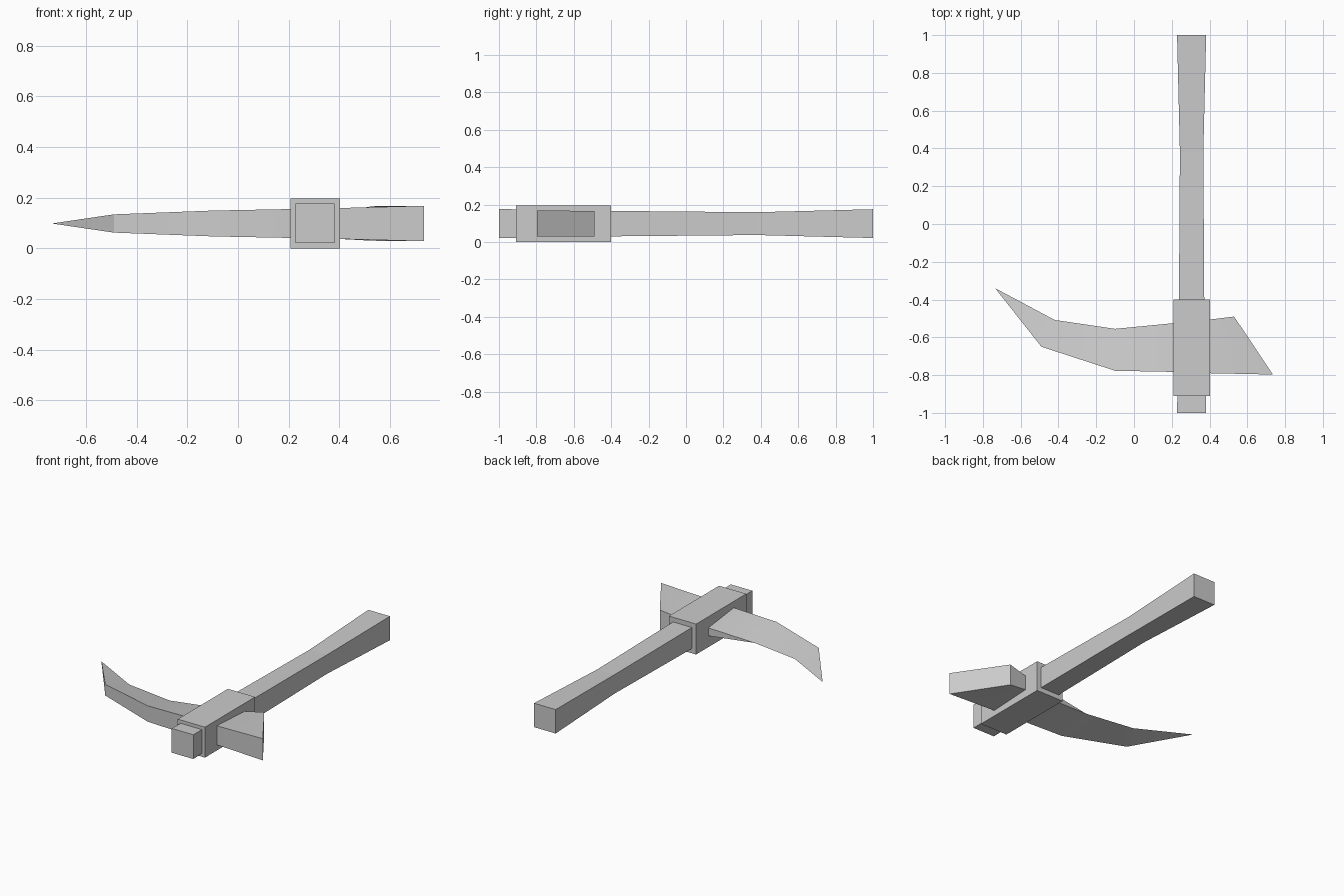
import bpy
import bmesh

cube = bpy.data.objects.get("Cube")
if cube:
    bpy.data.objects.remove(cube, do_unlink=True)

grey = bpy.data.materials.new("plain_grey")
grey.use_nodes = True
grey.diffuse_color = (0.6, 0.6, 0.6, 1)
grey.node_tree.nodes["Principled BSDF"].inputs["Base Color"].default_value = (0.6, 0.6, 0.6, 1)

CX, CZ = 0.305, 0.098  # axis of the handle


def loft(name, rings, smooth=False):
    """Skin a row of four-cornered rings and cap both ends."""
    bm = bmesh.new()
    loops = [[bm.verts.new(p) for p in ring] for ring in rings]
    for a, b in zip(loops, loops[1:]):
        for i in range(4):
            j = (i + 1) % 4
            bm.faces.new((a[i], a[j], b[j], b[i]))
    bm.faces.new(loops[0][::-1])
    bm.faces.new(loops[-1])
    bmesh.ops.remove_doubles(bm, verts=bm.verts, dist=0.0005)
    bmesh.ops.recalc_face_normals(bm, faces=bm.faces)
    mesh = bpy.data.meshes.new(name)
    bm.to_mesh(mesh)
    bm.free()
    mesh.materials.append(grey)
    obj = bpy.data.objects.new(name, mesh)
    bpy.context.collection.objects.link(obj)
    if smooth:
        bpy.ops.object.select_all(action='DESELECT')
        obj.select_set(True)
        bpy.context.view_layer.objects.active = obj
        bpy.ops.object.shade_smooth_by_angle(angle=0.5)
    return obj


def square(y, hx, hz):
    return [(CX + sx * hx, y, CZ + sz * hz)
            for sx, sz in ((-1, -1), (1, -1), (1, 1), (-1, 1))]


def wedge(front, back):
    """Section from (x, y, half height) at the front and back edges."""
    (fx, fy, fh), (bx, by, bh) = front, back
    return [(fx, fy, CZ - fh), (bx, by, CZ - bh),
            (bx, by, CZ + bh), (fx, fy, CZ + fh)]


# Handle, slimmest past the middle
loft("handle", [square(-1, 0.077, 0.078), square(-0.4, 0.067, 0.068),
                square(0.38, 0.062, 0.061), square(1, 0.077, 0.077)])

# Collar holding the head
loft("collar", [square(-0.91, 0.097, 0.098), square(-0.4, 0.097, 0.098)])

# Head: curved spike on one side, slanted flat blade on the other
loft("pick_head", [
    wedge((-0.49, -0.65, 0.036), (-0.735, -0.34, 0)),
    wedge((-0.49, -0.65, 0.036), (-0.42, -0.508, 0)),
    wedge((-0.1, -0.777, 0.051), (-0.1, -0.555, 0)),
    wedge((0.21, -0.783, 0.057), (0.21, -0.525, 0.026)),
    wedge((0.4, -0.79, 0.061), (0.4, -0.506, 0.046)),
    wedge((0.735, -0.797, 0.07), (0.53, -0.49, 0.068)),
], smooth=True)
